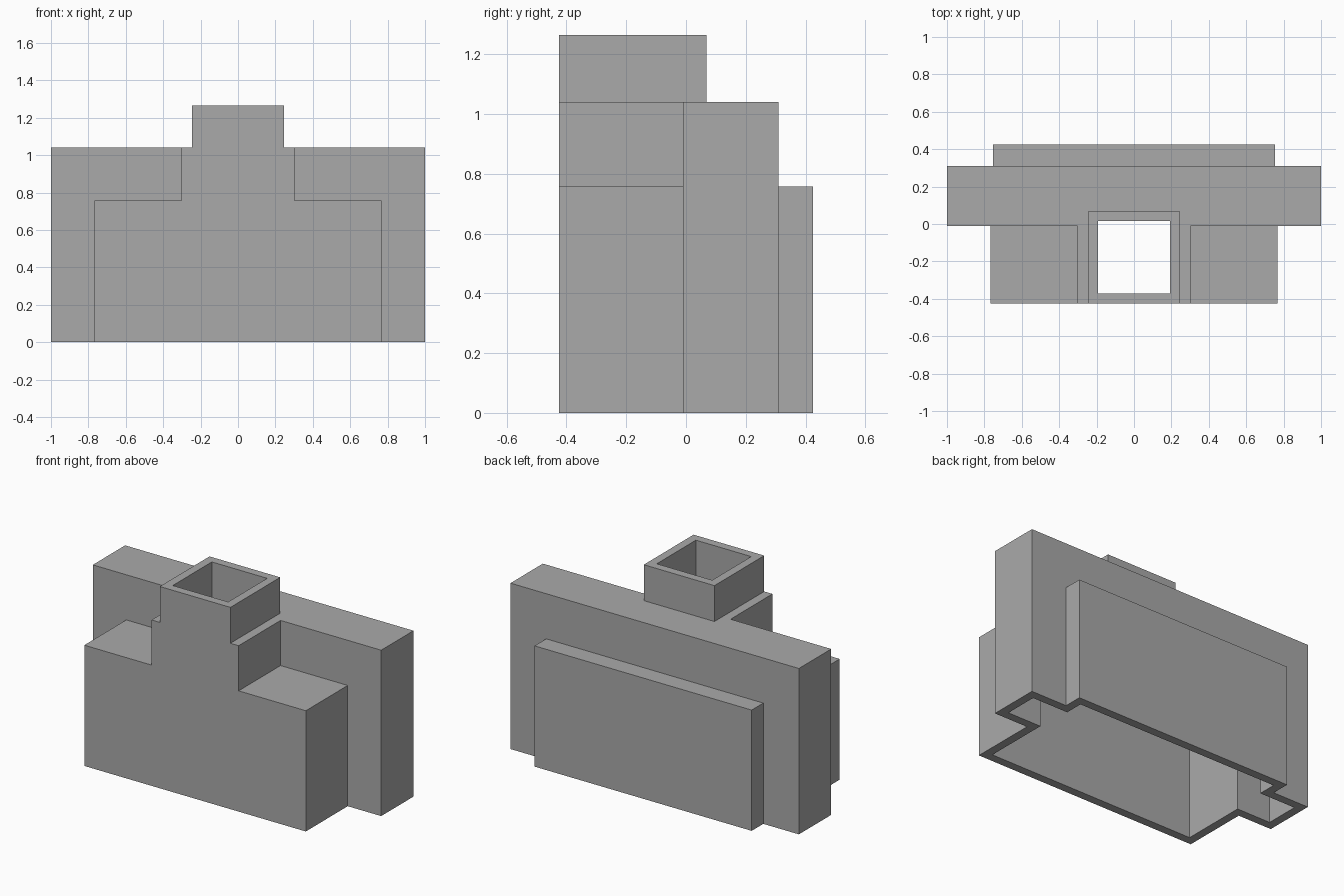
import bpy
import bmesh

default = bpy.data.objects.get("Cube")
if default:
    bpy.data.objects.remove(default, do_unlink=True)

WALL = 0.053
FRONT, MID, REAR, BACK = -0.425, -0.01, 0.31, 0.425
LOW, HIGH, TOP = 0.757, 1.04, 1.265

grey = bpy.data.materials.new("plain_grey")
grey.use_nodes = True
colour = (0.4, 0.4, 0.4, 1)
grey.diffuse_color = colour
grey.node_tree.nodes["Principled BSDF"].inputs["Base Color"].default_value = colour


def extrude_profile(name, outline, y0, y1):
    """Solid made from an x-z outline swept from y0 to y1."""
    bm = bmesh.new()
    face = bm.faces.new([bm.verts.new((x, y0, z)) for x, z in outline])
    swept = bmesh.ops.extrude_face_region(bm, geom=[face])["geom"]
    verts = [v for v in swept if isinstance(v, bmesh.types.BMVert)]
    bmesh.ops.translate(bm, verts=verts, vec=(0, y1 - y0, 0))
    bmesh.ops.recalc_face_normals(bm, faces=bm.faces)
    mesh = bpy.data.meshes.new(name)
    bm.to_mesh(mesh)
    bm.free()
    mesh.materials.append(grey)
    obj = bpy.data.objects.new(name, mesh)
    bpy.context.collection.objects.link(obj)
    return obj


def box(name, half, y0, y1, z0, z1):
    return extrude_profile(
        name, [(-half, z0), (half, z0), (half, z1), (-half, z1)], y0, y1)


def stepped(name, wide, narrow, y0, y1, z0, z1, z2):
    """Wide block with a narrower neck in the middle of its top."""
    right = [(wide, z0), (wide, z1), (narrow, z1), (narrow, z2)]
    return extrude_profile(name, right + [(-x, z) for x, z in reversed(right)], y0, y1)


def combine(target, parts, operation):
    for part in parts:
        mod = target.modifiers.new(part.name, 'BOOLEAN')
        mod.operation = operation
        mod.solver = 'EXACT'
        mod.object = part
    bpy.context.view_layer.update()
    evaluated = target.evaluated_get(bpy.context.evaluated_depsgraph_get())
    mesh = bpy.data.meshes.new_from_object(evaluated)
    target.modifiers.clear()
    target.data = mesh
    for part in parts:
        bpy.data.objects.remove(part, do_unlink=True)


# Outer form: wide slab, stepped front block, back panel, square chimney
shell = box("housing_shell", 1, MID, REAR, 0, HIGH)
combine(shell, [
    stepped("front_block", 0.768, 0.302, FRONT, 0.1, 0, LOW, HIGH),
    box("back_panel", 0.753, 0.2, BACK, 0, LOW),
    box("chimney", 0.245, FRONT, 0.068, 0.9, TOP),
], 'UNION')

# Hollow interior, open below and through the chimney
cavity = box("slab_cavity", 1 - WALL, MID + WALL, REAR - WALL, -0.1, HIGH - WALL)
combine(cavity, [
    stepped("front_cavity", 0.768 - WALL, 0.302 - WALL, FRONT + WALL, 0.1,
            -0.1, LOW - WALL, HIGH - WALL),
    box("back_cavity", 0.753 - WALL, 0.2, BACK - WALL, -0.1, LOW - WALL),
    box("chimney_cavity", 0.245 - WALL, FRONT + WALL, 0.068 - WALL, 0.8, TOP + 0.1),
], 'UNION')
combine(shell, [cavity], 'DIFFERENCE')
